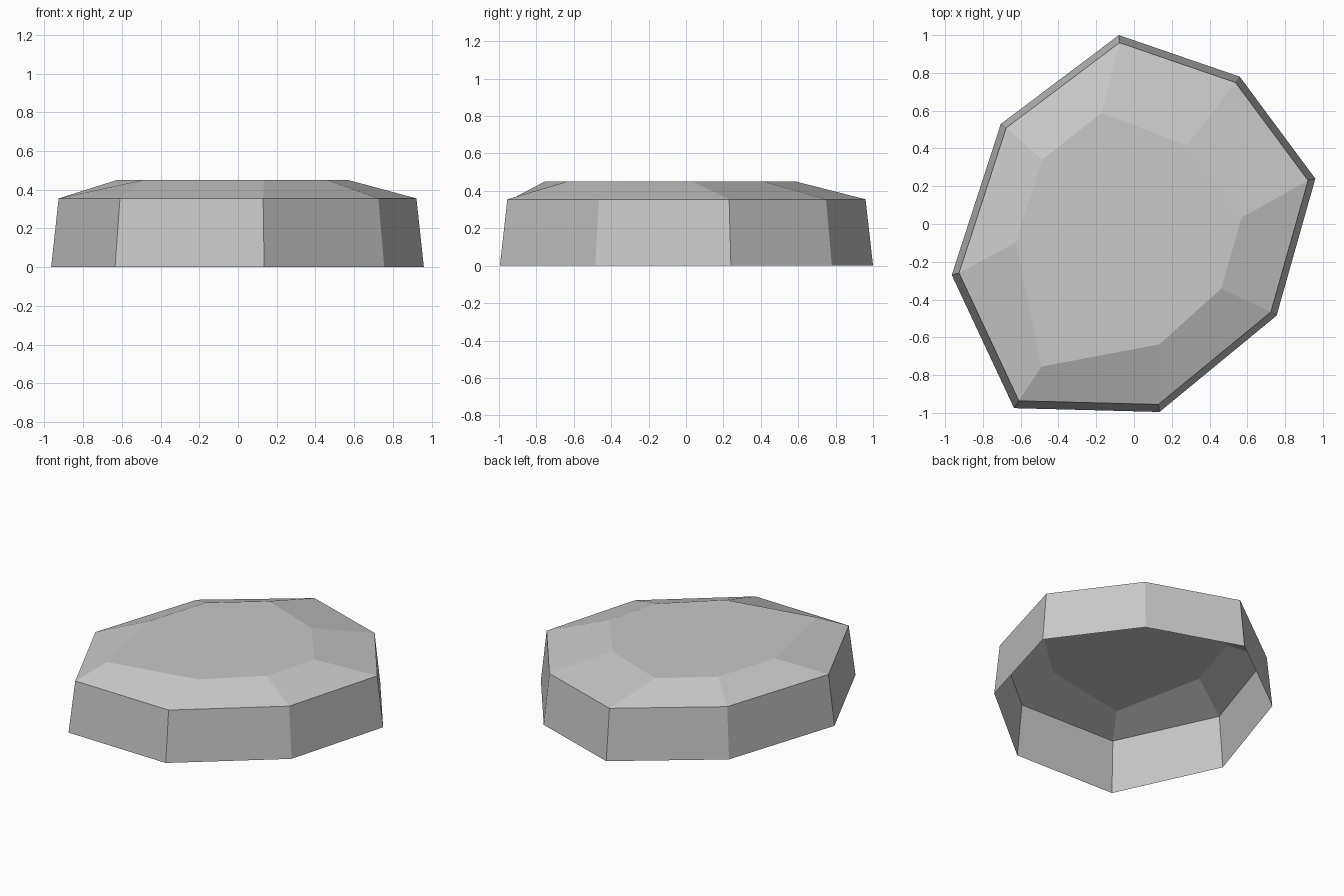
import bpy, bmesh

cube = bpy.data.objects.get("Cube")
if cube:
    bpy.data.objects.remove(cube, do_unlink=True)

# Single grey stone colour
stone = bpy.data.materials.new("stone grey")
stone.use_nodes = True
grey = (0.58, 0.58, 0.58, 1)
stone.diffuse_color = grey
stone.node_tree.nodes["Principled BSDF"].inputs["Base Color"].default_value = grey

# Eight-sided outlines, clockwise from the back
base = [(-0.08, 1.0), (0.56, 0.78), (0.96, 0.24), (0.755, -0.485),
        (0.135, -0.995), (-0.635, -0.975), (-0.965, -0.27), (-0.705, 0.53)]
crown = [(-0.172, 0.588), (0.28, 0.415), (0.57, 0.035), (0.462, -0.342),
         (0.135, -0.637), (-0.49, -0.755), (-0.626, -0.098), (-0.486, 0.341)]
shoulder = [(x * 0.96, y * 0.96) for x, y in base]

bm = bmesh.new()


def ring(outline, z):
    return [bm.verts.new((x, y, z)) for x, y in outline]


def bridge(low, high):
    for i in range(len(low)):
        j = (i + 1) % len(low)
        bm.faces.new((low[j], low[i], high[i], high[j]))


# Tapered wall, sloping shoulder and flat top; the underside stays open
rings = [ring(base, 0), ring(shoulder, 0.355), ring(crown, 0.45)]
bridge(rings[0], rings[1])
bridge(rings[1], rings[2])
bm.faces.new(rings[2][::-1])

mesh = bpy.data.meshes.new("stone_slab")
bm.to_mesh(mesh)
bm.free()
mesh.materials.append(stone)
slab = bpy.data.objects.new("stone_slab", mesh)
bpy.context.collection.objects.link(slab)
